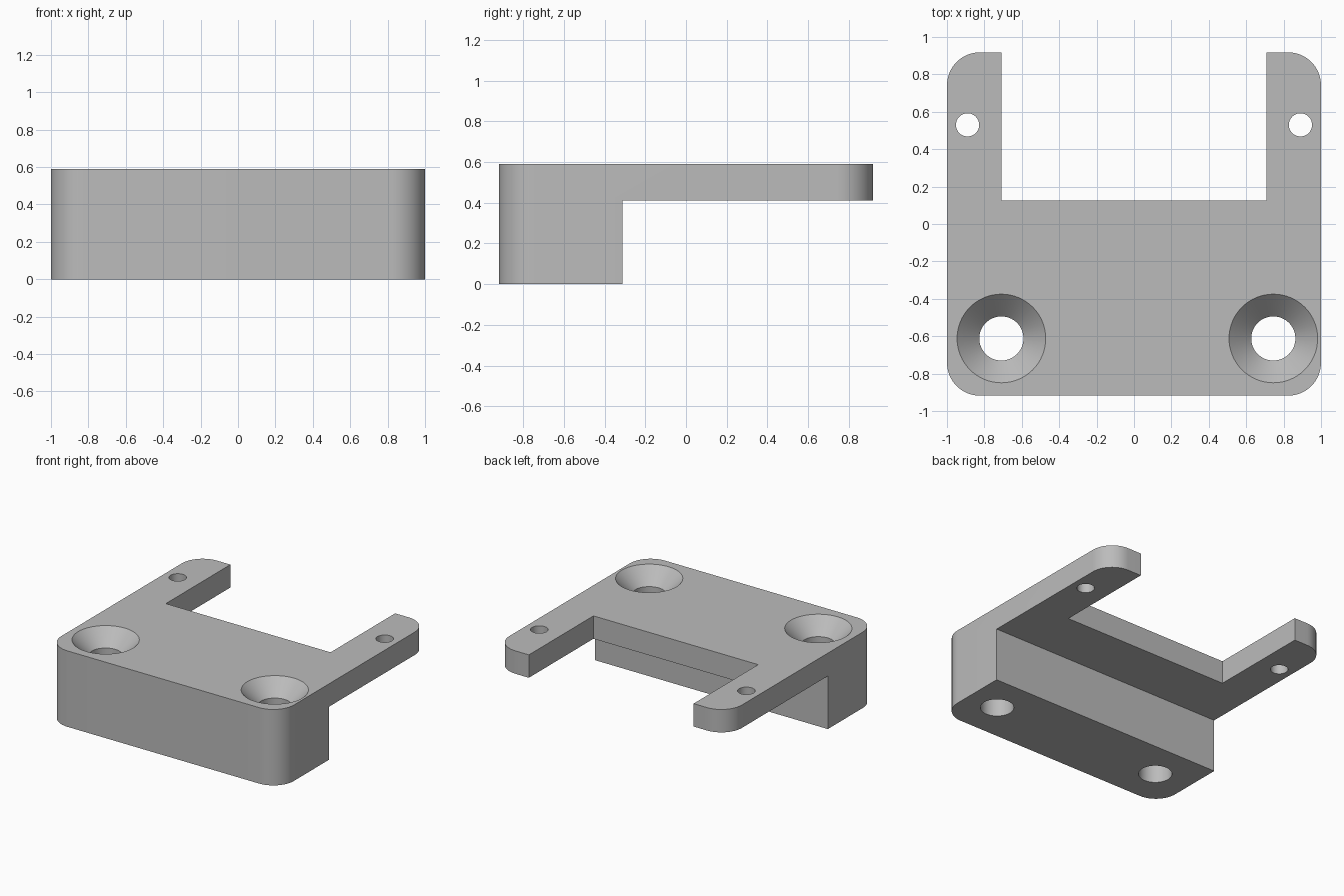
import bpy
import bmesh
import math

cube = bpy.data.objects.get("Cube")
if cube:
    bpy.data.objects.remove(cube, do_unlink=True)

HALF_Y, TOP, PLATE_BOTTOM = 0.918, 0.59, 0.412

grey = bpy.data.materials.new("plain grey")
grey.use_nodes = True
COLOUR = (0.5, 0.5, 0.5, 1)
grey.diffuse_color = COLOUR
grey.node_tree.nodes["Principled BSDF"].inputs["Base Color"].default_value = COLOUR


def make_object(name, bm):
    bmesh.ops.recalc_face_normals(bm, faces=bm.faces)
    mesh = bpy.data.meshes.new(name)
    bm.to_mesh(mesh)
    bm.free()
    mesh.materials.append(grey)
    obj = bpy.data.objects.new(name, mesh)
    bpy.context.collection.objects.link(obj)
    return obj


def box(name, low, high, corner=0):
    """Box between two corners, with optionally rounded upright edges."""
    bm = bmesh.new()
    bmesh.ops.create_cube(bm, size=1)
    for v in bm.verts:
        v.co = [low[i] if v.co[i] < 0 else high[i] for i in range(3)]
    if corner:
        upright = [e for e in bm.edges
                   if abs(e.verts[0].co.z - e.verts[1].co.z) > 0.1]
        bmesh.ops.bevel(bm, geom=upright, offset=corner, segments=16,
                        profile=0.5, affect='EDGES')
    return make_object(name, bm)


def round_cutter(name, x, y, profile, sides=64):
    """Closed turned solid from (radius, height) pairs, bottom to top."""
    bm = bmesh.new()
    rings = [[bm.verts.new((x + r * math.cos(math.tau * i / sides),
                            y + r * math.sin(math.tau * i / sides), z))
              for i in range(sides)] for r, z in profile]
    for a, b in zip(rings, rings[1:]):
        for i in range(sides):
            j = (i + 1) % sides
            bm.faces.new((a[i], a[j], b[j], b[i]))
    bm.faces.new(rings[0])
    bm.faces.new(rings[-1])
    return make_object(name, bm)


# Rounded block that the bracket is cut from
bracket = box("mounting_bracket", (-1, -HALF_Y, 0), (1, HALF_Y, TOP), 0.177)

# Space under the plate, and the notch between the two arms
cutters = [
    box("underside_cutter", (-2, -0.313, -1), (2, 2, PLATE_BOTTOM)),
    box("notch_cutter", (-0.708, 0.125, -1), (0.708, 2, 1)),
]

# Countersunk screw holes with 45 degree seats
HOLE, SEAT, OVER = 0.118, 0.237, 0.1
for side, x in (("right", -0.709), ("left", 0.745)):
    cutters.append(round_cutter(side + "_screw_cutter", x, -0.612, [
        (HOLE, -OVER), (HOLE, TOP - (SEAT - HOLE)), (SEAT, TOP),
        (SEAT + OVER, TOP + OVER)]))

# Small plain holes in the arms
for side, x in (("right", -0.89), ("left", 0.89)):
    cutters.append(round_cutter(side + "_arm_hole_cutter", x, 0.53,
                                [(0.062, 0), (0.062, 1)], 48))

for cutter in cutters:
    mod = bracket.modifiers.new(cutter.name, 'BOOLEAN')
    mod.operation = 'DIFFERENCE'
    mod.solver = 'EXACT'
    mod.object = cutter

# Apply the cuts, then remove the cutters
bpy.context.view_layer.objects.active = bracket
bpy.ops.object.select_all(action='DESELECT')
bracket.select_set(True)
for mod in list(bracket.modifiers):
    bpy.ops.object.modifier_apply(modifier=mod.name)
for cutter in cutters:
    bpy.data.objects.remove(cutter, do_unlink=True)
bpy.ops.object.shade_smooth_by_angle(angle=math.radians(30))
